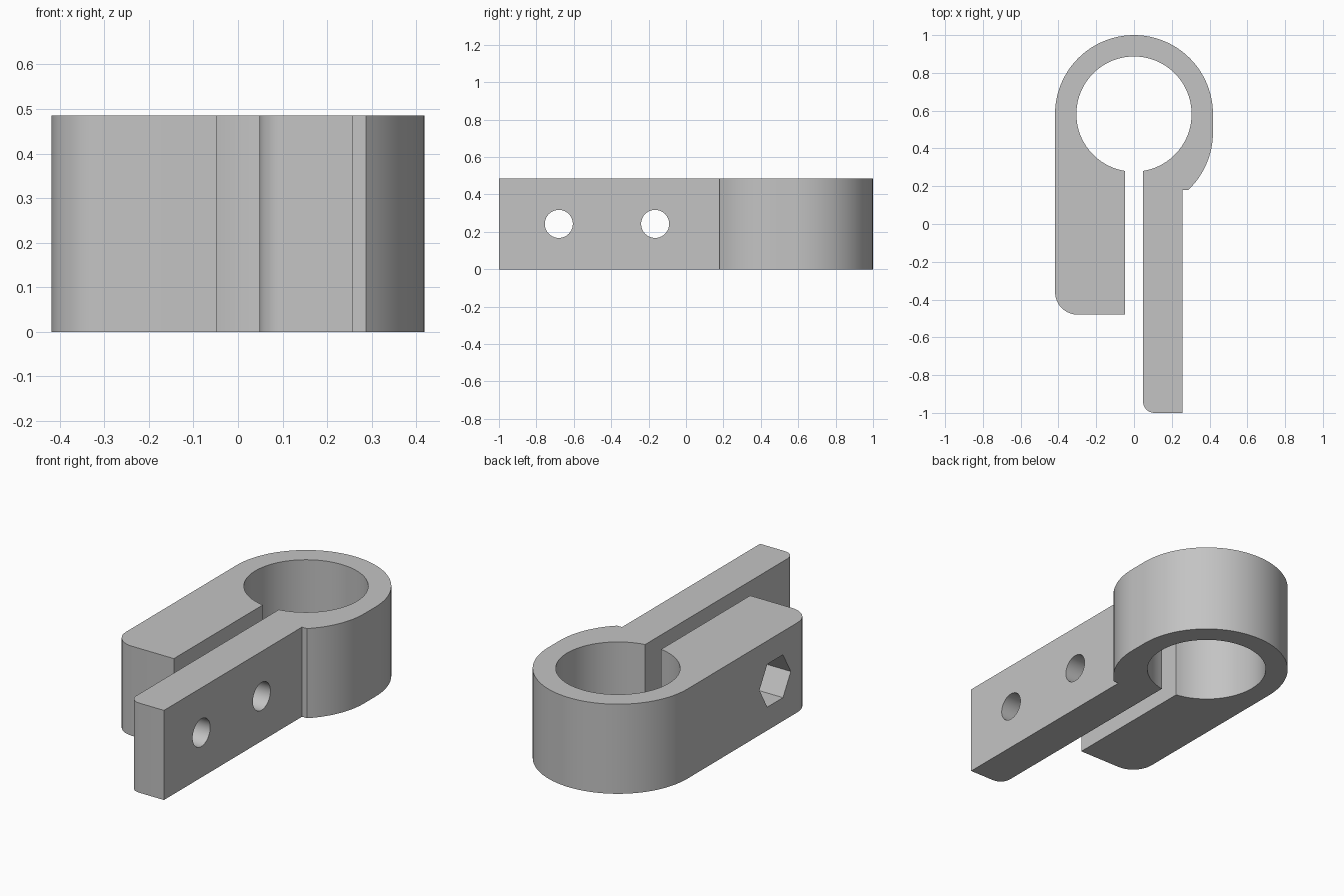
import bpy, bmesh, math
from mathutils import Matrix

cube = bpy.data.objects.get("Cube")
if cube:
    bpy.data.objects.remove(cube, do_unlink=True)

HEIGHT = 0.485
OUTER, BORE = 0.418, 0.305
RING_Y, LOWER_Y = 0.582, 0.484
SLOT = 0.048
STEP_X, STEP_Y = 0.257, 0.18


def arc(cx, cy, r, start, end, n):
    """Points along an arc, angles in degrees."""
    angles = [math.radians(start + (end - start) * i / n) for i in range(n + 1)]
    return [(cx + r * math.cos(a), cy + r * math.sin(a)) for a in angles]


def activate(obj):
    bpy.ops.object.select_all(action='DESELECT')
    obj.select_set(True)
    bpy.context.view_layer.objects.active = obj


def drill(target, sides, radius, x0, x1, y):
    """Cut a prism along x at mid height; a vertex points along y."""
    bm = bmesh.new()
    bmesh.ops.create_cone(bm, cap_ends=True, segments=sides, radius1=radius,
                          radius2=radius, depth=x1 - x0,
                          matrix=Matrix.Rotation(math.pi / 2, 4, 'Y'))
    # put the first vertex on the y axis, then move into place
    bmesh.ops.rotate(bm, verts=bm.verts, cent=(0, 0, 0),
                     matrix=Matrix.Rotation(hex_turn(bm), 3, 'X'))
    bmesh.ops.translate(bm, verts=bm.verts, vec=((x0 + x1) / 2, y, HEIGHT / 2))
    mesh = bpy.data.meshes.new("hole_cutter")
    bm.to_mesh(mesh)
    bm.free()
    cutter = bpy.data.objects.new("hole_cutter", mesh)
    cutter.hide_render = True
    bpy.context.collection.objects.link(cutter)
    activate(target)
    mod = target.modifiers.new("hole", 'BOOLEAN')
    mod.operation = 'DIFFERENCE'
    mod.solver = 'EXACT'
    mod.object = cutter
    bpy.ops.object.modifier_apply(modifier=mod.name)
    bpy.data.objects.remove(cutter, do_unlink=True)


def hex_turn(bm):
    v = next(iter(bm.verts)).co
    return -math.atan2(v.z, v.y)


# Clamp outline: long arm, ring, short arm, bore
bore_gap = math.degrees(math.asin(SLOT / BORE))
step_angle = math.degrees(math.asin((STEP_Y - LOWER_Y) / OUTER))
outline = arc(SLOT + 0.06, -0.94, 0.06, 180, 270, 8)
outline += [(STEP_X, -1), (STEP_X, STEP_Y)]
outline += arc(0, LOWER_Y, OUTER, step_angle, 0, 12)
outline += arc(0, RING_Y, OUTER, 0, 180, 48)
outline += arc(0.12 - OUTER, -0.36, 0.12, 180, 270, 10)
outline += [(-SLOT, -0.48)]
outline += arc(0, RING_Y, BORE, 270 - bore_gap, bore_gap - 90, 80)

bm = bmesh.new()
face = bm.faces.new([bm.verts.new((x, y, 0)) for x, y in outline])
lift = bmesh.ops.extrude_face_region(bm, geom=[face], use_keep_orig=True)
top = [g for g in lift["geom"] if isinstance(g, bmesh.types.BMVert)]
bmesh.ops.translate(bm, verts=top, vec=(0, 0, HEIGHT))
bmesh.ops.recalc_face_normals(bm, faces=bm.faces)
mesh = bpy.data.meshes.new("clamp_body")
bm.to_mesh(mesh)
bm.free()
clamp = bpy.data.objects.new("clamp_body", mesh)
bpy.context.collection.objects.link(clamp)

# Grey material
grey = bpy.data.materials.new("plain_grey")
grey.use_nodes = True
colour = (0.55, 0.55, 0.55, 1)
grey.diffuse_color = colour
grey.node_tree.nodes["Principled BSDF"].inputs["Base Color"].default_value = colour
mesh.materials.append(grey)

# Bolt holes, and the hexagonal nut pocket in the short arm
drill(clamp, 40, 0.075, -0.6, 0.6, -0.165)
drill(clamp, 40, 0.075, 0, 0.6, -0.68)
drill(clamp, 6, 0.134, -0.6, -0.2, -0.165)

activate(clamp)
bpy.ops.object.shade_smooth_by_angle(angle=math.radians(25))
